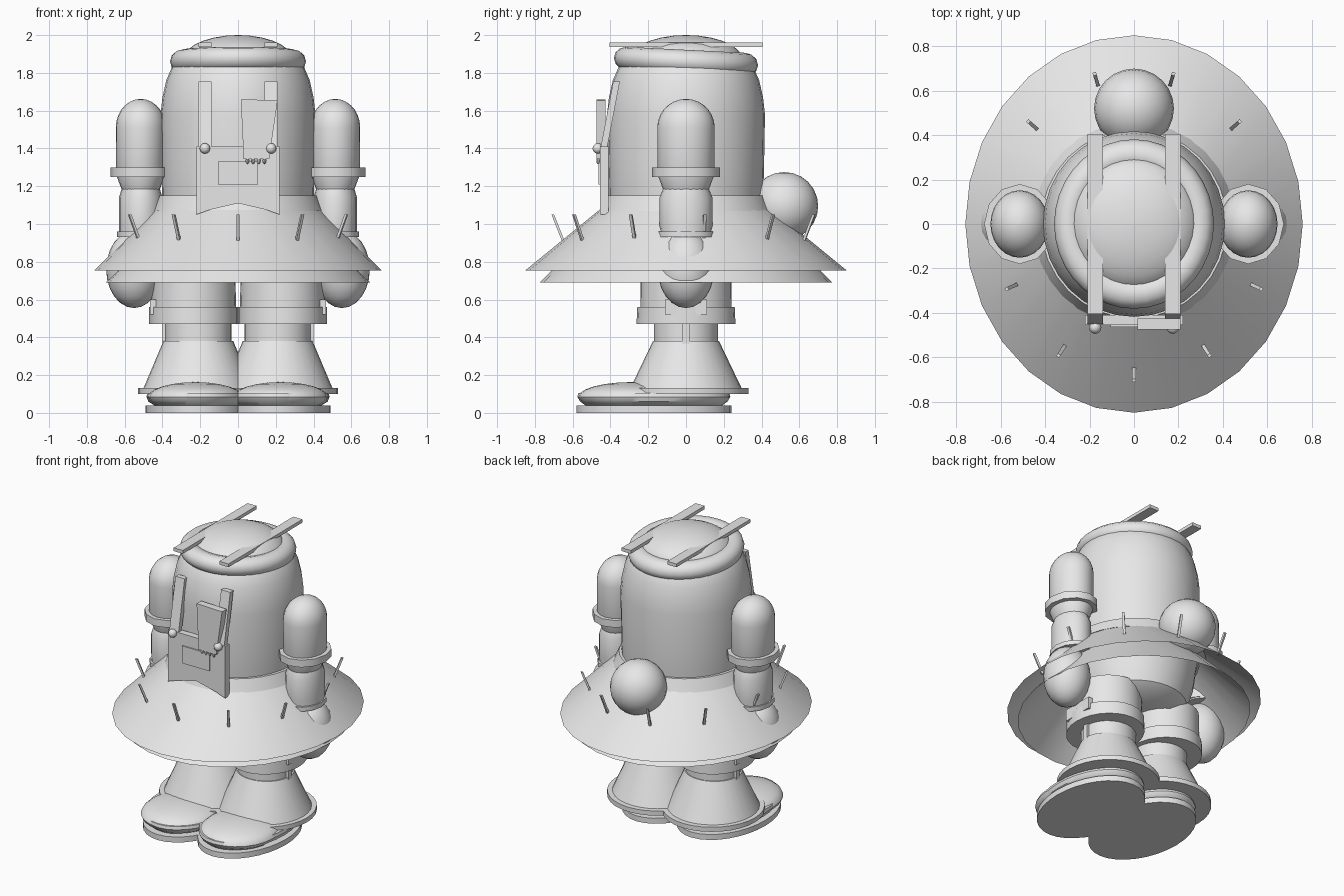
import bpy, bmesh, math
from mathutils import Vector

if "Cube" in bpy.data.objects:
    bpy.data.objects.remove(bpy.data.objects["Cube"], do_unlink=True)

grey = bpy.data.materials.new("light grey")
grey.use_nodes = True
grey.diffuse_color = (0.8, 0.8, 0.8, 1)
grey.node_tree.nodes["Principled BSDF"].inputs["Base Color"].default_value = (0.8, 0.8, 0.8, 1)


def finish(name, bm, mirror=False, angle=35):
    bmesh.ops.recalc_face_normals(bm, faces=bm.faces)
    mesh = bpy.data.meshes.new(name)
    bm.to_mesh(mesh)
    bm.free()
    mesh.materials.append(grey)
    ob = bpy.data.objects.new(name, mesh)
    bpy.context.collection.objects.link(ob)
    if mirror:
        ob.modifiers.new("Mirror", "MIRROR").use_mirror_merge = False
    bpy.ops.object.select_all(action="DESELECT")
    ob.select_set(True)
    bpy.context.view_layer.objects.active = ob
    bpy.ops.object.shade_smooth_by_angle(angle=math.radians(angle))
    return ob


def loft(name, rings, center=(0, 0), seg=32, mirror=False, caps=True):
    """Stack of elliptical rings given as (rx, ry, z)."""
    bm = bmesh.new()
    loops = []
    for rx, ry, z in rings:
        loops.append([bm.verts.new((center[0] + rx * math.cos(math.tau * i / seg),
                                    center[1] + ry * math.sin(math.tau * i / seg), z))
                      for i in range(seg)])
    for a, b in zip(loops, loops[1:]):
        for i in range(seg):
            j = (i + 1) % seg
            bm.faces.new((a[i], a[j], b[j], b[i]))
    if caps:
        bm.faces.new(loops[0])
        bm.faces.new(loops[-1])
    return finish(name, bm, mirror)


def dome(rx, ry, z, height, steps=7):
    """Rings of a half ellipsoid rising from z."""
    angles = [math.pi / 2 * k / steps for k in range(steps)] + [1.55]
    return [(rx * math.cos(a), ry * math.cos(a), z + height * math.sin(a)) for a in angles]


def ball(name, center, radii, mirror=False, seg=24):
    bm = bmesh.new()
    bmesh.ops.create_uvsphere(bm, u_segments=seg, v_segments=seg // 2, radius=1)
    bmesh.ops.scale(bm, vec=radii, verts=bm.verts)
    bmesh.ops.translate(bm, vec=center, verts=bm.verts)
    return finish(name, bm, mirror)


def prism(name, outline, front, back, mirror=False):
    """Extrude an (x, z) outline along y."""
    bm = bmesh.new()
    face = bm.faces.new([bm.verts.new((x, front, z)) for x, z in outline])
    out = bmesh.ops.extrude_face_region(bm, geom=[face])
    moved = [v for v in out["geom"] if isinstance(v, bmesh.types.BMVert)]
    bmesh.ops.translate(bm, vec=(0, back - front, 0), verts=moved)
    return finish(name, bm, mirror)


def box(name, x, y, z, mirror=False):
    outline = [(x[0], z[0]), (x[1], z[0]), (x[1], z[1]), (x[0], z[1])]
    return prism(name, outline, y[0], y[1], mirror)


# Body with rounded shoulders, head roll and cap
profile = [(.24, .69), (.33, .75), (.37, .88), (.40, 1.1), (.405, 1.3), (.41, 1.58),
           (.40, 1.67), (.38, 1.76), (.35, 1.83), (.30, 1.89), (.2, 1.93)]
loft("body", [(r, r * 1.02, z) for r, z in profile])
loft("waist_band", [(.40, .41, 1.15), (.42, .425, 1.15), (.455, .46, 1.07), (.40, .41, 1.07)])
bm = bmesh.new()
grid = []
for i in range(36):
    a = math.tau * i / 36
    ring = []
    for k in range(12):
        t = math.tau * k / 12
        r = .295 + .065 * math.cos(t)
        y = r * 1.06 * math.sin(a)
        ring.append(bm.verts.new((r * math.cos(a), y, 1.86 - .05 * y + .062 * math.sin(t))))
    grid.append(ring)
for i in range(36):
    for k in range(12):
        n, m = (i + 1) % 36, (k + 1) % 12
        bm.faces.new((grid[i][k], grid[n][k], grid[n][m], grid[i][m]))
finish("head_roll", bm)
loft("head_cap", dome(.29, .30, 1.87, .13))
box("roof_bar", (.14, .21), (-.405, .405), (1.937, 1.96), True)

# Two open skirts
loft("outer_skirt", [(.43, .44, 1.09), (.76, .85, .755)], seg=28, caps=False)
loft("inner_skirt", [(.40, .42, 1.04), (.70, .775, .69)], seg=28, caps=False)

# Pegs round the skirt
bm = bmesh.new()
for i in range(11):
    a = math.tau * i / 11 - math.pi / 2
    out = Vector((math.cos(a), math.sin(a), 0))
    side = Vector((-out.y, out.x, 0)) * .008
    foot = Vector((.575 * out.x, .65 * out.y, .91))
    tip = foot + out * .055 + Vector((0, 0, .14))
    ends = [[bm.verts.new(p + side * s + out * .007 * t)
             for s, t in ((-1, -1), (1, -1), (1, 1), (-1, 1))] for p in (foot, tip)]
    for k in range(4):
        j = (k + 1) % 4
        bm.faces.new((ends[0][k], ends[0][j], ends[1][j], ends[1][k]))
    bm.faces.new(ends[0])
    bm.faces.new(ends[1])
finish("skirt_pegs", bm)

# Rear ball
ball("rear_ball", (0, .52, 1.095), (.18, .18, .18))

# Arms
arm = (.515, 0)
loft("upper_arm", [(.10, .12, 1.18), (.13, .15, 1.26)] + dome(.132, .152, 1.51, .152),
     arm, 24, True)
loft("arm_ring", [(.16, .18, 1.25), (.16, .18, 1.30)], arm, 12, True)
loft("forearm", [(.115, .135, .94), (.115, .14, 1.0), (.115, .14, 1.14), (.10, .12, 1.19)],
     (.515, 0), 20, True)
loft("wrist_ring", [(.115, .15, .93), (.115, .15, .96)], (.525, 0), 12, True)
ball("hand", (.55, 0, .76), (.148, .15, .205), True)

# Legs
leg = (.235, 0)
loft("thigh", [(.22, .24, .76), (.225, .242, .56), (.235, .258, .56), (.235, .262, .47)],
     leg, 28, True)
loft("knee", [(.175, .17, .36), (.175, .17, .48)], (.21, 0), 24, True)
loft("shin", [(.295, .30, .12), (.185, .175, .38)], (.21, 0), 32, True)
loft("shin_flange", [(.32, .33, .10), (.32, .33, .132)], (.21, 0), 32, True)
box("thigh_box", (.42, .465), (-.11, .11), (.52, .60), True)
box("knee_strip", (.375, .40), (-.018, .018), (.36, .48), True)

# Feet and soles
shoe = (.21, -.17)
loft("sole", [(.28, .41, 0), (.28, .41, .038)], shoe, 32, True)
loft("foot", [(.23, .36, .038), (.265, .39, .06), (.275, .405, .085), (.27, .40, .105)],
     shoe, 32, True)
ball("toe_cap", (.225, -.29, .085), (.25, .28, .078), True)

# Chest plate, straps and control box
prism("chest_plate", [(-.22, 1.05), (-.15, 1.075), (0, 1.11), (.15, 1.075), (.22, 1.05),
                      (.22, 1.41), (-.22, 1.41)], -.455, -.41)
box("chest_panel", (-.105, .105), (-.463, -.45), (1.21, 1.33))
strap = box("strap", (.14, .21), (-.455, -.42), (1.39, 1.755), True)
for v in strap.data.vertices:
    if v.co.z > 1.6:
        v.co.y += .07
ball("strap_knob", (.175, -.467, 1.40), (.028, .028, .028), True, 12)
prism("control_box", [(.03, 1.345), (.165, 1.345), (.21, 1.655), (.015, 1.66)], -.475, -.425)
for i in range(4):
    ball("control_stud", (.05 + .03 * i, -.465, 1.335), (.01, .01, .018), False, 8)
